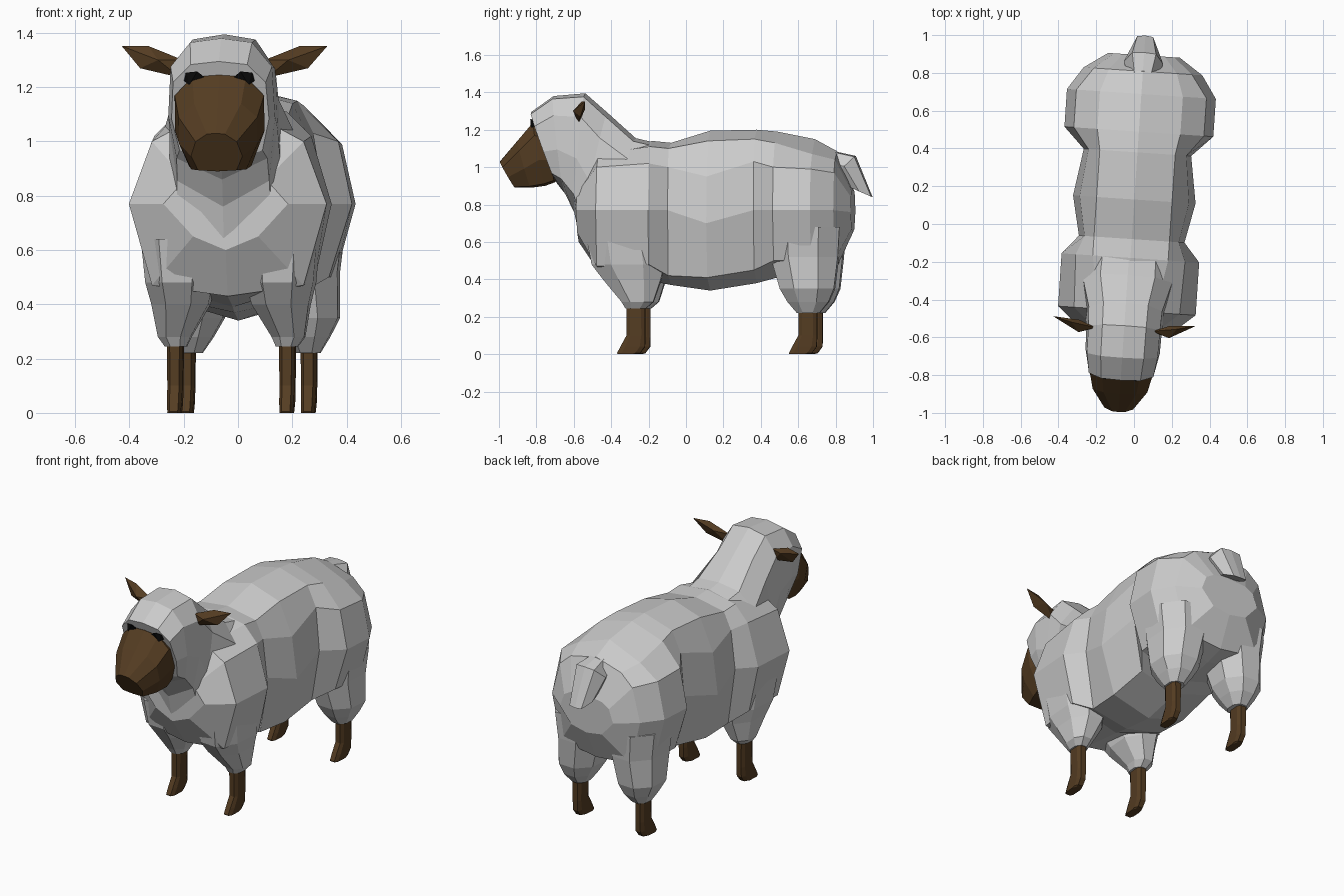
import bpy, bmesh
from mathutils import Matrix

# The whole animal stands slightly turned; the head leans a little further
TURN = Matrix.Translation((-0.007, 0, 0)) @ Matrix.Rotation(-0.067, 4, 'Z')
HEAD_X = -0.008


def material(name, rgb):
    m = bpy.data.materials.new(name)
    m.diffuse_color = (*rgb, 1)
    return m


BROWN = material("brown_skin", (0.09, 0.046, 0.016))
BLACK = material("black_eye", (0.003, 0.003, 0.003))


def finish(name, bm, mat):
    bmesh.ops.recalc_face_normals(bm, faces=bm.faces)
    bm.transform(TURN)
    me = bpy.data.meshes.new(name)
    bm.to_mesh(me)
    bm.free()
    if mat:
        me.materials.append(mat)
    bpy.context.collection.objects.link(bpy.data.objects.new(name, me))


def loft(name, rings, mat=None):
    bm = bmesh.new()
    loops = [[bm.verts.new(p) for p in r] for r in rings]
    n = len(loops[0])
    for a, b in zip(loops, loops[1:]):
        for i in range(n):
            j = (i + 1) % n
            bm.faces.new((a[i], a[j], b[j], b[i]))
    bm.faces.new(loops[0])
    bm.faces.new(loops[-1])
    finish(name, bm, mat)


def hull(name, pts, mat):
    bm = bmesh.new()
    for p in pts:
        bm.verts.new(p)
    bmesh.ops.convex_hull(bm, input=bm.verts)
    finish(name, bm, mat)


def closed(half, y):
    """Half section (x, z) from top to bottom, mirrored into a ring."""
    pts = half + [(-x, z) for x, z in half[-2:0:-1]]
    return [(x, y, z) for x, z in pts]


def tilted(ty, tz, by, bz, w, shape, cx=0):
    """Symmetric ring hung between a top and a bottom point in the yz plane."""
    pts = shape + [(-x, t) for x, t in shape[-2:0:-1]]
    return [(cx + x * w, ty + (by - ty) * t, tz + (bz - tz) * t) for x, t in pts]


def column(z, x0, x1, y0, y1, s, k=0.28):
    """Eight-sided level ring with cut corners; s is the side."""
    u = [(k, 0), (1 - k, 0), (1, k), (1, 1 - k), (1 - k, 1), (k, 1), (0, 1 - k), (0, k)]
    return [(s * (x0 + (x1 - x0) * a), y0 + (y1 - y0) * b, z) for a, b in u]


# Body with shoulder and haunch bulges:
# y, top z, back edge, upper side, side, lower side, bottom z
torso = [
    (-0.575, 0.88, (0.09, 0.88), (0.15, 0.86), (0.23, 0.77), (0.12, 0.65), 0.60),
    (-0.46, 1.08, (0.15, 1.07), (0.28, 1.00), (0.365, 0.77), (0.28, 0.47), 0.43),
    (-0.18, 1.14, (0.20, 1.11), (0.29, 1.02), (0.365, 0.77), (0.30, 0.48), 0.39),
    (-0.08, 1.13, (0.20, 1.10), (0.25, 1.00), (0.28, 0.77), (0.23, 0.42), 0.37),
    (0.13, 1.195, (0.20, 1.14), (0.29, 0.95), (0.325, 0.70), (0.24, 0.41), 0.34),
    (0.38, 1.20, (0.20, 1.15), (0.26, 1.03), (0.285, 0.77), (0.23, 0.45), 0.38),
    (0.49, 1.19, (0.22, 1.13), (0.345, 1.00), (0.395, 0.77), (0.31, 0.50), 0.41),
    (0.69, 1.15, (0.22, 1.07), (0.345, 0.99), (0.395, 0.77), (0.32, 0.50), 0.44),
    (0.81, 1.085, (0.18, 1.04), (0.26, 0.97), (0.315, 0.77), (0.25, 0.50), 0.47),
    (0.895, 0.88, (0.11, 0.87), (0.16, 0.84), (0.19, 0.76), (0.11, 0.67), 0.65),
]
loft("wool_body", [closed([(0, t), a, b, c, d, (0, e)], y) for y, t, a, b, c, d, e in torso])

# Head and neck wool
HEAD = [(0, 0), (0.58, 0.03), (0.95, 0.20), (1, 0.55), (0.85, 0.85), (0, 1)]
loft("wool_head", [tilted(*r, HEAD, HEAD_X) for r in [
    (-0.83, 1.295, -0.69, 0.91, 0.18),
    (-0.71, 1.38, -0.65, 0.86, 0.197),
    (-0.54, 1.395, -0.60, 0.76, 0.20),
    (-0.42, 1.29, -0.57, 0.62, 0.205),
    (-0.27, 1.155, -0.40, 0.60, 0.25),
    (-0.12, 1.12, -0.30, 0.60, 0.24)]])

# Face, narrow at the nose and wider at the mouth
FACE = [(0, 0), (0.60, 0.02), (1, 0.22), (1, 0.60), (0.70, 0.97), (0, 1)]
NOSE = [(0, 0), (0.35, 0.02), (0.8, 0.22), (1, 0.60), (0.75, 0.97), (0, 1)]
loft("face", [tilted(*r, HEAD_X) for r in [
    (-0.74, 1.22, -0.70, 0.92, 0.15, FACE),
    (-0.815, 1.245, -0.755, 0.90, 0.165, FACE),
    (-0.90, 1.145, -0.83, 0.89, 0.145, FACE),
    (-0.998, 1.03, -0.915, 0.89, 0.095, NOSE)]], BROWN)

# Tail
TAIL = [(0, 0), (0.6, 0.04), (1, 0.5), (0.7, 0.95), (0, 1)]
loft("tail", [tilted(*r, TAIL) for r in [
    (0.75, 1.095, 0.74, 0.95, 0.06),
    (0.91, 1.06, 0.80, 0.95, 0.105),
    (1.0, 0.84, 0.865, 0.90, 0.07)]])

for s, side in ((-1, "left"), (1, "right")):
    # Woolly upper legs: z, inner x, outer x, front y, back y
    loft("wool_front_leg_" + side, [column(*r, s) for r in [
        (0.64, 0.06, 0.325, -0.52, -0.11),
        (0.48, 0.06, 0.31, -0.49, -0.10),
        (0.40, 0.08, 0.29, -0.43, -0.12),
        (0.28, 0.15, 0.27, -0.33, -0.16),
        (0.245, 0.165, 0.245, -0.31, -0.20)]])
    loft("wool_rear_leg_" + side, [column(*r, s) for r in [
        (0.68, 0.05, 0.355, 0.46, 0.84),
        (0.52, 0.05, 0.335, 0.47, 0.83),
        (0.35, 0.09, 0.335, 0.52, 0.81),
        (0.28, 0.13, 0.30, 0.56, 0.78),
        (0.22, 0.17, 0.265, 0.61, 0.73)]])
    # Bare lower legs, hoof pushed forward
    for part, y, x, top in (("front", -0.252, 0.207, 0.28), ("rear", 0.67, 0.225, 0.25)):
        loft(f"{part}_leg_{side}", [column(z, x - w, x + w, y + a, y + b, s, 0.2) for z, w, a, b in [
            (top, 0.03, -0.052, 0.048), (0.10, 0.028, -0.052, 0.048),
            (0.04, 0.027, -0.085, 0.046), (0.005, 0.025, -0.103, 0.02), (0, 0.025, -0.1, 0)]], BROWN)
    # Ears
    hull("ear_" + side, [(HEAD_X + s * x, y, z) for x, y, z in [
        (0.38, -0.515, 1.352), (0.28, -0.54, 1.352), (0.15, -0.56, 1.30),
        (0.16, -0.565, 1.235), (0.31, -0.545, 1.27), (0.24, -0.59, 1.30),
        (0.24, -0.525, 1.31)]], BROWN)
    # Eyes
    hull("eye_" + side, [(HEAD_X + s * x, y, z) for x, y, z in [
        (0.055, -0.818, 1.238), (0.145, -0.79, 1.235), (0.08, -0.83, 1.258),
        (0.11, -0.824, 1.208), (0.12, -0.818, 1.254), (0.10, -0.76, 1.235)]], BLACK)
